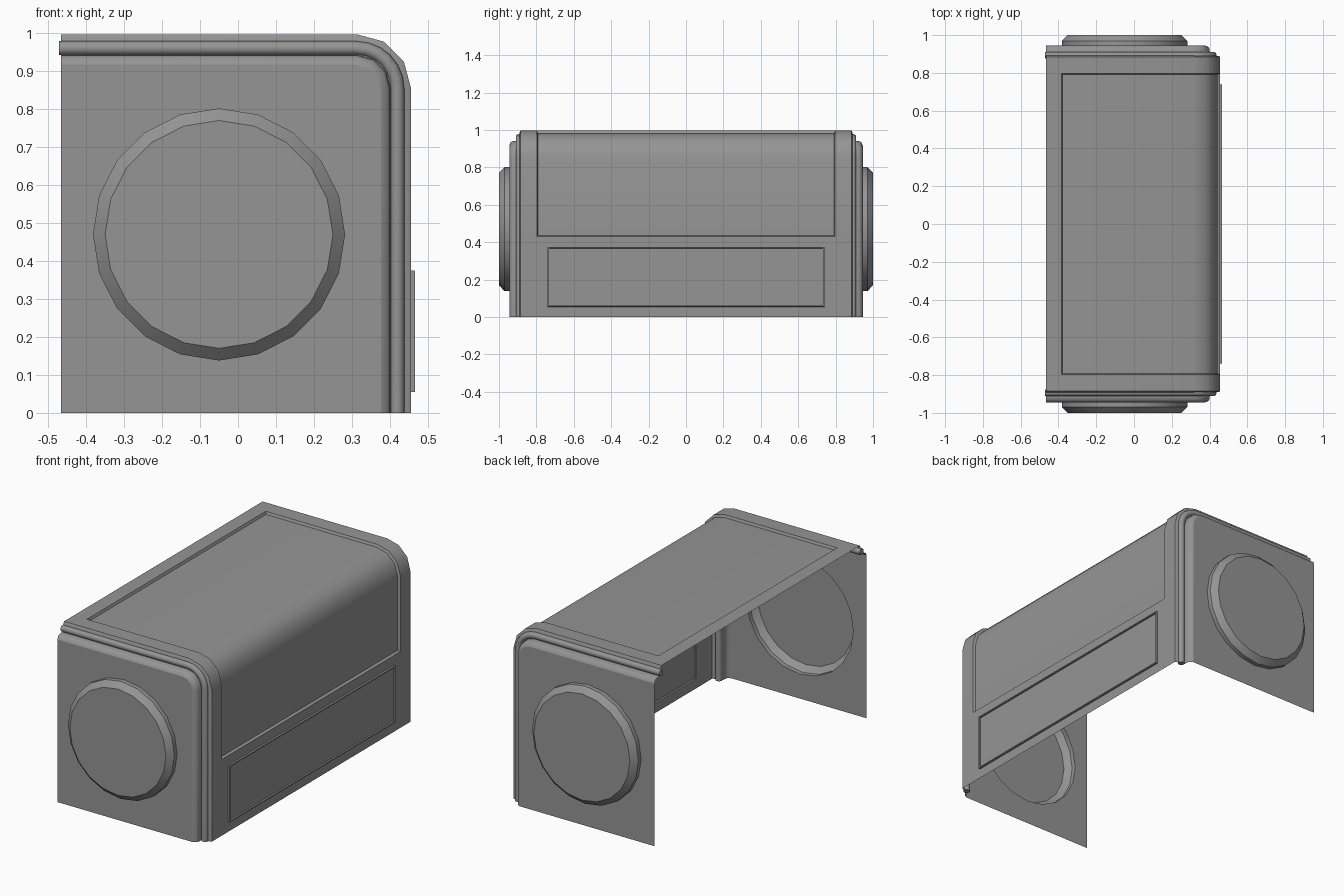
import bpy, bmesh, math
from mathutils import Vector

cube = bpy.data.objects.get("Cube")
if cube:
    bpy.data.objects.remove(cube, do_unlink=True)

GREY = (0.3, 0.3, 0.3, 1)
grey = bpy.data.materials.new("plain grey")
grey.use_nodes = True
grey.diffuse_color = GREY
grey.node_tree.nodes["Principled BSDF"].inputs["Base Color"].default_value = GREY

BACK, SIDE, TOP, RADIUS = -0.466, 0.456, 0.997, 0.143


def finish(name, bm, angle=40):
    mesh = bpy.data.meshes.new(name)
    bm.to_mesh(mesh)
    bm.free()
    obj = bpy.data.objects.new(name, mesh)
    bpy.context.collection.objects.link(obj)
    mesh.materials.append(grey)
    bpy.ops.object.select_all(action="DESELECT")
    obj.select_set(True)
    bpy.context.view_layer.objects.active = obj
    bpy.ops.object.shade_smooth_by_angle(angle=math.radians(angle))
    return obj


def path(d, segments=3, back=BACK, top_stops=(), side_stops=()):
    """Top edge, round corner and side edge as (x, z), moved inward by d."""
    r = RADIUS - d
    cx, cz = SIDE - RADIUS, TOP - RADIUS
    pts = [(x, TOP - d) for x in (back, *top_stops)]
    for i in range(segments + 1):
        a = math.pi / 2 * i / segments
        pts.append((cx + r * math.sin(a), cz + r * math.cos(a)))
    return pts + [(SIDE - d, z) for z in (*side_stops, 0)]


def sweep(bm, section, closed=False, **kw):
    """Carry a section of (inset, y) points along the path."""
    rows = [[bm.verts.new((x, y, z)) for x, z in path(d, **kw)] for d, y in section]
    pairs = list(zip(rows, rows[1:])) + ([(rows[-1], rows[0])] if closed else [])
    for a, b in pairs:
        for i in range(len(a) - 1):
            bm.faces.new((a[i], b[i], b[i + 1], a[i + 1]))
    if closed:
        bm.faces.new([r[0] for r in rows])
        bm.faces.new([r[-1] for r in rows])
    bmesh.ops.recalc_face_normals(bm, faces=bm.faces)


# Bent main shell with a recessed wrap-over panel and a rimmed side plate
PANEL_Y, PLATE_Y = 0.797, 0.74
bm = bmesh.new()
columns = (-0.885, -PANEL_Y, -PLATE_Y, PLATE_Y, PANEL_Y, 0.885)
sweep(bm, [(0, y) for y in columns], top_stops=(-0.385,), side_stops=(0.43, 0.375, 0.055))
if sum(f.normal.z for f in bm.faces) < 0:
    bmesh.ops.reverse_faces(bm, faces=bm.faces)
panel, plate = [], []
for f in bm.faces:
    c = f.calc_center_median()
    if abs(c.y) < PANEL_Y and c.x > -0.385 and c.z > 0.43:
        panel.append(f)
    if abs(c.y) < PLATE_Y and 0.055 < c.z < 0.375:
        plate.append(f)
bmesh.ops.inset_region(bm, faces=panel, thickness=0.006, depth=-0.014, use_even_offset=True)
bmesh.ops.inset_region(bm, faces=plate, thickness=0.001, depth=0.01)
bmesh.ops.inset_region(bm, faces=plate, thickness=0.009, depth=0)
bmesh.ops.inset_region(bm, faces=plate, thickness=0.001, depth=-0.009)
finish("main_shell", bm)

DISC_X, DISC_Z, DISC_R = -0.05, 0.47, 0.332
for side, label in ((-1, "front"), (1, "rear")):
    # Stepped border between the shell and the end wall
    bm = bmesh.new()
    border = ((0, 0.885), (0.011, 0.89), (0.03, 0.892), (0.054, 0.9),
              (0.056, 0.925), (0.062, 0.937), (0.08, 0.945))
    sweep(bm, [(d, side * y) for d, y in border])
    if sum(f.normal.z for f in bm.faces) < 0:
        bmesh.ops.reverse_faces(bm, faces=bm.faces)
    finish(label + "_border", bm)

    # Round piping along the border
    bm = bmesh.new()
    ring = [math.tau * i / 10 for i in range(10)]
    sweep(bm, [(0.0365 + 0.0185 * math.cos(a), side * (0.893 + 0.018 * math.sin(a)))
               for a in ring], closed=True, segments=6, back=BACK - 0.005)
    finish(label + "_piping", bm)

    # End wall with a round opening that carries a hollow drum
    bm = bmesh.new()
    edge = path(0.08) + [(BACK, 0)]
    angles = [math.tau * i / 20 for i in range(20)]

    def loop(points, y):
        vs = [bm.verts.new((x, side * y, z)) for x, z in points]
        return vs, [bm.edges.new((vs[i - 1], vs[i])) for i in range(len(vs))]

    def circle(r, y):
        return loop([(DISC_X + r * math.cos(a), DISC_Z + r * math.sin(a)) for a in angles], y)

    _, outer = loop(edge, 0.945)
    base, hole = circle(DISC_R, 0.945)
    bmesh.ops.triangle_fill(bm, edges=outer + hole, use_beauty=True, normal=Vector((0, side, 0)))
    rings = [base, circle(DISC_R, 0.97)[0], circle(0.3, 1.0)[0]]
    for a, b in zip(rings, rings[1:]):
        for i in range(20):
            bm.faces.new((a[i - 1], a[i], b[i], b[i - 1]))
    bm.faces.new(rings[-1])
    bmesh.ops.recalc_face_normals(bm, faces=bm.faces)
    if rings[-1][0].link_faces and sum(f.normal.y * side for f in bm.faces) < 0:
        bmesh.ops.reverse_faces(bm, faces=bm.faces)
    finish(label + "_end_wall", bm, 25)
